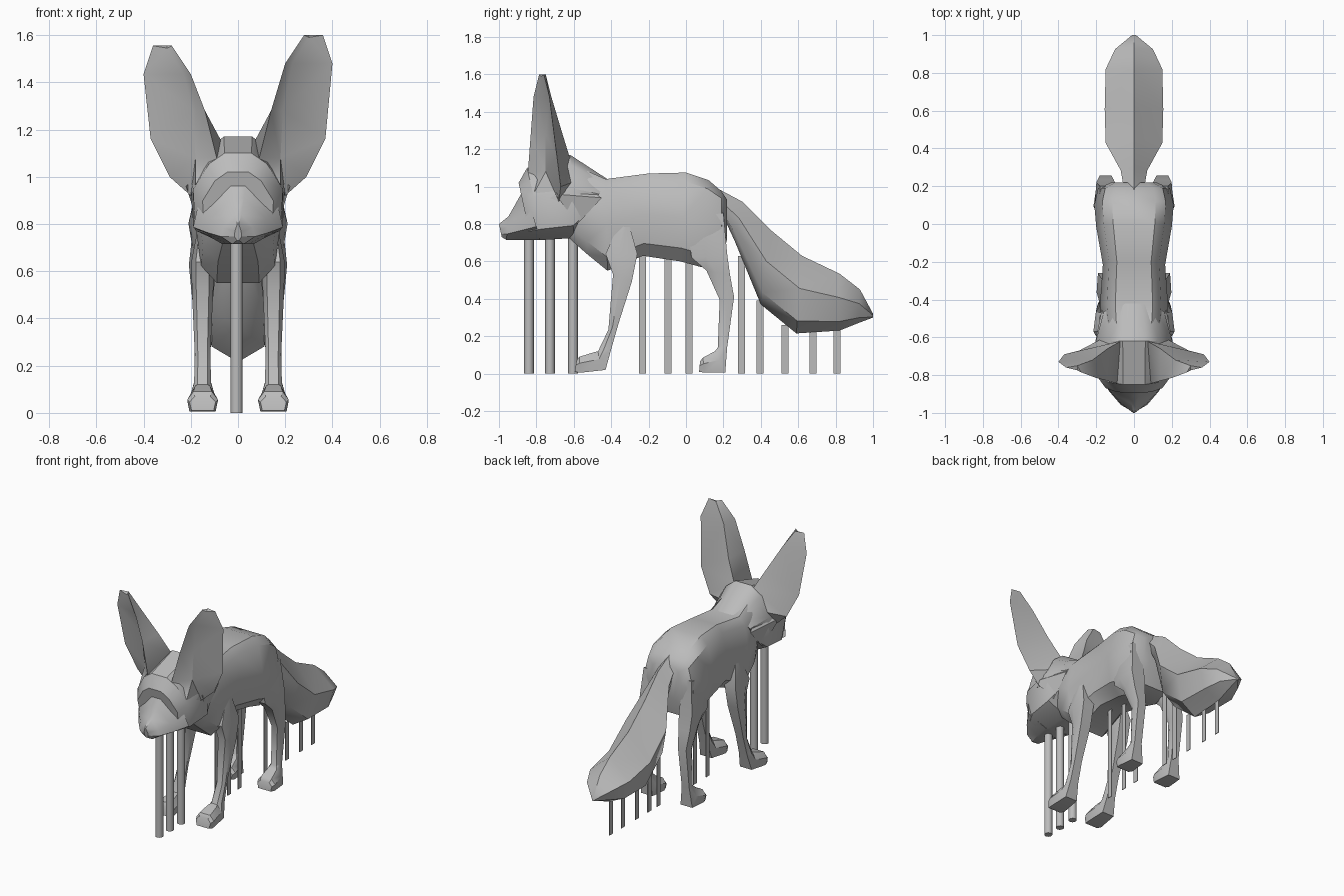
import bpy
import bmesh
import math
from mathutils import Vector

default_cube = bpy.data.objects.get("Cube")
if default_cube:
    bpy.data.objects.remove(default_cube, do_unlink=True)


def make_material(name, color):
    material = bpy.data.materials.new(name)
    material.use_nodes = True
    material.diffuse_color = color
    material.node_tree.nodes["Principled BSDF"].inputs["Base Color"].default_value = color
    return material


grey = make_material("plain grey", (0.5, 0.5, 0.5, 1.0))


def finish(name, bm, angle=35):
    """Turn a bmesh into a shaded, coloured object."""
    bmesh.ops.recalc_face_normals(bm, faces=bm.faces)
    mesh = bpy.data.meshes.new(name)
    bm.to_mesh(mesh)
    bm.free()
    mesh.materials.append(grey)
    part = bpy.data.objects.new(name, mesh)
    bpy.context.collection.objects.link(part)
    bpy.ops.object.select_all(action="DESELECT")
    part.select_set(True)
    bpy.context.view_layer.objects.active = part
    bpy.ops.object.shade_smooth_by_angle(angle=math.radians(angle))


def skin(name, rings):
    """Bridge equal rings of points and cap both ends."""
    bm = bmesh.new()
    loops = [[bm.verts.new(p) for p in ring] for ring in rings]
    count = len(loops[0])
    for low, high in zip(loops, loops[1:]):
        for i in range(count):
            j = (i + 1) % count
            bm.faces.new((low[i], low[j], high[j], high[i]))
    bm.faces.new(loops[0])
    bm.faces.new(loops[-1])
    bmesh.ops.triangulate(bm, faces=bm.faces)
    finish(name, bm)


def loft(name, shape, rows, center=0.0):
    """Each row is a start (y, z), an end (y, z) and a half width.
    The shape gives (fraction from start to end, fraction of half width)."""
    rings = []
    for y1, z1, y2, z2, width in rows:
        start, end = Vector((center, y1, z1)), Vector((center, y2, z2))
        half = [(start.lerp(end, t), Vector((s * width, 0, 0))) for t, s in shape]
        right = [p + offset for p, offset in half]
        left = [p - offset for p, offset in reversed(half) if offset.x > 0]
        rings.append(right + left)
    skin(name, rings)


# Body, from neck to rump
loft("body", [(0, 0.55), (0.1, 0.8), (0.5, 1), (0.85, 0.87), (1, 0.5)], [
    (-0.62, 1.12, -0.62, 0.72, 0.13),
    (-0.52, 1.08, -0.53, 0.64, 0.17),
    (-0.43, 1.04, -0.42, 0.55, 0.18),
    (-0.20, 1.07, -0.23, 0.63, 0.165),
    (0.00, 1.075, -0.03, 0.60, 0.2),
    (0.12, 1.035, 0.08, 0.57, 0.21),
    (0.19, 0.975, 0.19, 0.60, 0.19),
    (0.22, 0.93, 0.22, 0.72, 0.12),
])

# Skull, from brow to nape
loft("skull", [(0, 0.3), (0.12, 0.65), (0.4, 1), (0.85, 0.95), (1, 0.3)], [
    (-0.895, 1.02, -0.83, 0.715, 0.15),
    (-0.85, 1.10, -0.76, 0.715, 0.19),
    (-0.62, 1.17, -0.60, 0.725, 0.2),
    (-0.42, 1.04, -0.53, 0.84, 0.16),
])

# Muzzle, from nose tip into the skull
loft("muzzle", [(0, 0.2), (0.45, 0.9), (0.75, 1), (1, 0.35)], [
    (-1.0, 0.80, -0.985, 0.73, 0.015),
    (-0.95, 0.84, -0.96, 0.715, 0.07),
    (-0.91, 0.91, -0.88, 0.715, 0.13),
    (-0.86, 1.0, -0.78, 0.715, 0.19),
])

# Tail, a ridge on top and a narrow underside
loft("tail", [(0, 0), (0.42, 1), (0.84, 0.72), (1, 0)], [
    (0.15, 1.0, 0.19, 0.86, 0.05),
    (0.30, 0.92, 0.26, 0.71, 0.07),
    (0.45, 0.77, 0.40, 0.37, 0.15),
    (0.62, 0.63, 0.59, 0.215, 0.155),
    (0.82, 0.535, 0.82, 0.23, 0.15),
    (0.93, 0.45, 0.92, 0.27, 0.1),
    (1.0, 0.32, 1.0, 0.30, 0.01),
])

# Legs with flat-soled paws
leg_shape = [(0, 0.6), (0.4, 1), (1, 0.85)]
front_leg = [
    (-0.34, 0.84, -0.31, 0.82, 0.01),
    (-0.43, 0.64, -0.26, 0.64, 0.048),
    (-0.39, 0.53, -0.29, 0.49, 0.045),
    (-0.415, 0.235, -0.36, 0.27, 0.033),
    (-0.47, 0.12, -0.40, 0.13, 0.036),
    (-0.49, 0.115, -0.43, 0.02, 0.052),
    (-0.57, 0.09, -0.565, 0.005, 0.065),
    (-0.585, 0.07, -0.595, 0.01, 0.055),
]
hind_leg = [
    (0.0, 0.82, 0.20, 0.86, 0.035),
    (0.03, 0.62, 0.22, 0.64, 0.058),
    (0.11, 0.55, 0.235, 0.53, 0.05),
    (0.18, 0.395, 0.257, 0.41, 0.036),
    (0.17, 0.14, 0.22, 0.14, 0.033),
    (0.155, 0.12, 0.21, 0.005, 0.052),
    (0.09, 0.085, 0.10, 0.005, 0.065),
    (0.075, 0.065, 0.07, 0.01, 0.055),
]

# Ears: front rim, hollow, outer rim and back ridge, from root to tip
ear_levels = [
    [(0.1, -0.84, 0.99), (0.18, -0.81, 0.97), (0.2, -0.68, 0.92), (0.08, -0.56, 1.04)],
    [(0.09, -0.845, 1.08), (0.18, -0.75, 1.08), (0.29, -0.67, 1.0), (0.07, -0.62, 1.15)],
    [(0.14, -0.83, 1.28), (0.19, -0.75, 1.28), (0.37, -0.69, 1.16), (0.14, -0.66, 1.28)],
    [(0.20, -0.815, 1.48), (0.23, -0.785, 1.48), (0.4, -0.73, 1.48), (0.22, -0.72, 1.48)],
    [(0.28, -0.785, 1.6), (0.3, -0.775, 1.59), (0.36, -0.76, 1.6), (0.3, -0.75, 1.6)],
]

# Ruff tuft behind each cheek: base triangle, then the tip
ruff = [(0.12, -0.62, 1.05), (0.22, -0.70, 0.96), (0.17, -0.58, 0.8), (0.17, -0.45, 0.94)]


def sided(points, side, drop=0.0):
    """Mirror points to one side and lower those at the ear tip."""
    return [(x * side, y, z - (drop if z > 1.4 else 0)) for x, y, z in points]


for label, side, drop in (("left", 1, 0.0), ("right", -1, 0.045)):
    loft(label + "_front_leg", leg_shape, front_leg, 0.15 * side)
    loft(label + "_hind_leg", leg_shape, hind_leg, 0.15 * side)
    skin(label + "_ear", [sided(level, side, drop) for level in ear_levels])
    tuft = bmesh.new()
    for point in sided(ruff, side):
        tuft.verts.new(point)
    bmesh.ops.convex_hull(tuft, input=tuft.verts)
    finish(label + "_ruff", tuft)

# Round rods under the head
for number, (y, top) in enumerate([(-0.84, 0.72), (-0.727, 0.72), (-0.604, 0.73)], 1):
    rod = bmesh.new()
    bmesh.ops.create_cone(rod, cap_ends=True, segments=10, radius1=0.026,
                          radius2=0.026, depth=top)
    bmesh.ops.translate(rod, verts=rod.verts, vec=(-0.006, y, top / 2))
    finish(f"head_rod_{number}", rod, 45)

# Flat strips under the belly and tail
strips = [(-0.233, 0.64), (-0.097, 0.62), (0.016, 0.61), (0.297, 0.63),
          (0.396, 0.39), (0.53, 0.26), (0.68, 0.23), (0.807, 0.24)]
for number, (y, top) in enumerate(strips, 1):
    strip = bmesh.new()
    bmesh.ops.create_cube(strip, size=1)
    bmesh.ops.scale(strip, verts=strip.verts, vec=(0.004, 0.038, top))
    bmesh.ops.translate(strip, verts=strip.verts, vec=(0, y, top / 2))
    finish(f"support_strip_{number}", strip)
